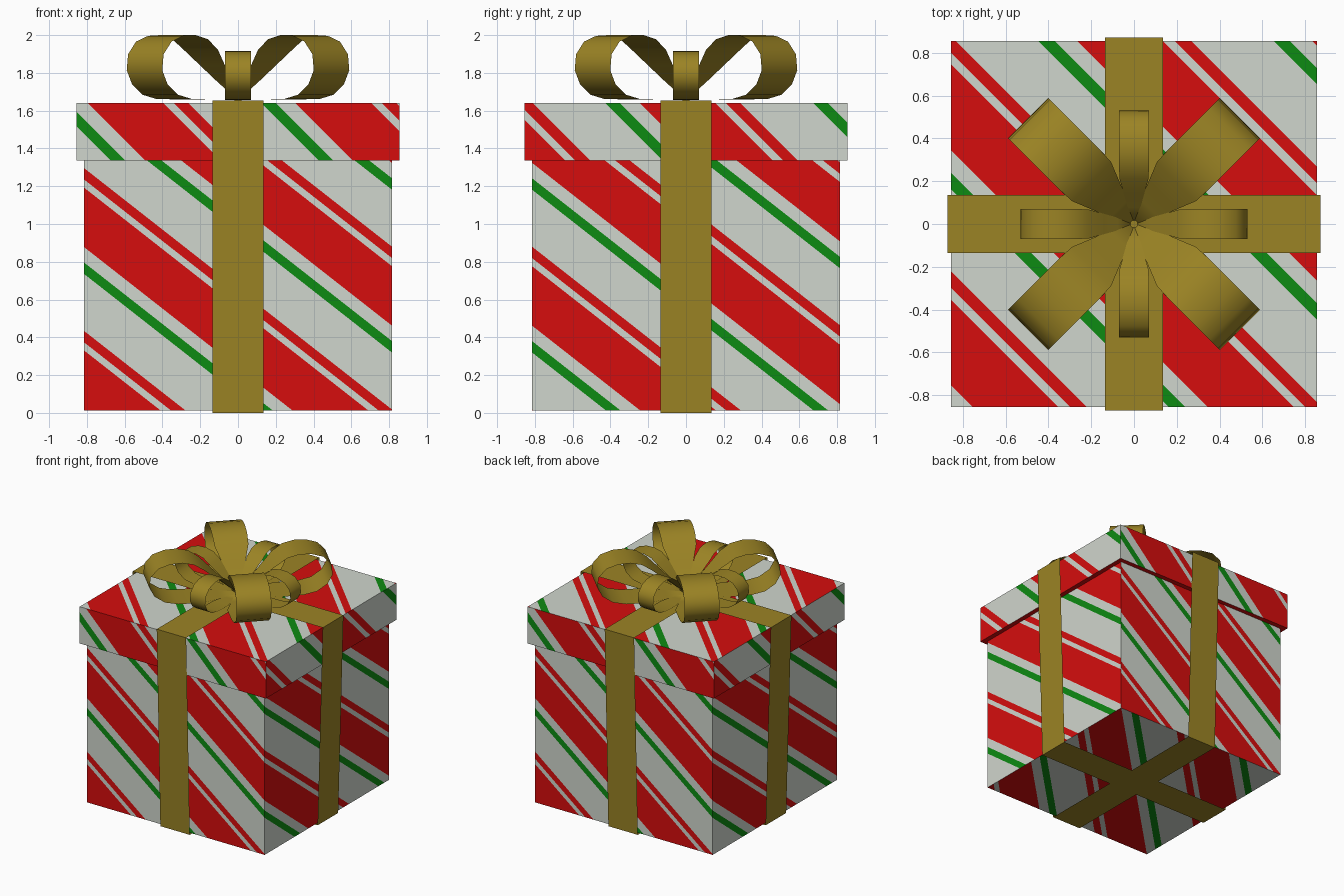
import bpy, bmesh, math
from mathutils import Vector, Matrix

if "Cube" in bpy.data.objects:
    bpy.data.objects.remove(bpy.data.objects["Cube"])


def material(name, rgb):
    m = bpy.data.materials.new(name)
    m.diffuse_color = (*rgb, 1)
    m.use_nodes = True
    m.node_tree.nodes["Principled BSDF"].inputs["Base Color"].default_value = m.diffuse_color
    return m


WHITE = material("paper white", (0.63, 0.67, 0.61))
RED = material("paper red", (0.67, 0.004, 0.004))
GREEN = material("paper green", (0.004, 0.26, 0.006))
GOLD = material("ribbon gold", (0.33, 0.23, 0.018))

# Stripe pattern: (end of band as a fraction of the repeat, material slot)
BANDS = [(0.07, 2), (0.42, 0), (0.49, 1), (0.54, 0), (0.905, 1), (1.0, 0)]


def finish(name, bm, mats):
    me = bpy.data.meshes.new(name)
    bm.to_mesh(me)
    bm.free()
    ob = bpy.data.objects.new(name, me)
    bpy.context.collection.objects.link(ob)
    for m in mats:
        me.materials.append(m)
    return ob


def striped_panel(bm, corners, grad, start, period):
    """Flat panel cut into diagonal stripes; stripes run across direction grad."""
    g = Vector(grad)
    part = bmesh.new()
    part.faces.new([part.verts.new(c) for c in corners])
    values = [g.dot(Vector(c)) for c in corners]
    for k in range(-4, 6):
        for end, _ in BANDS:
            s = start + period * (k - end)
            if min(values) < s < max(values):
                bmesh.ops.bisect_plane(
                    part, geom=part.verts[:] + part.edges[:] + part.faces[:],
                    plane_co=g * (s / g.length_squared), plane_no=g)
    for f in part.faces:
        frac = ((start - g.dot(f.calc_center_median())) / period) % 1.0
        slot = next(i for end, i in BANDS if frac <= end)
        nf = bm.faces.new([bm.verts.new(v.co) for v in f.verts])
        nf.material_index = slot
    part.free()


def striped_walls(bm, h, z0, z1, slope, period, starts):
    """Four walls, opposite walls alike."""
    for i in range(4):
        rot = Matrix.Rotation(i * math.pi / 2, 3, 'Z')
        corners = [rot @ Vector(c) for c in
                   ((-h, -h, z0), (h, -h, z0), (h, -h, z1), (-h, -h, z1))]
        striped_panel(bm, corners, rot @ Vector((slope, 0, 1)), starts[i % 2], period)


def square(h, z, up):
    pts = [(-h, -h, z), (h, -h, z), (h, h, z), (-h, h, z)]
    return pts if up else pts[::-1]


# Box body
bm = bmesh.new()
B, L, ZB, ZR, ZT = 0.815, 0.855, 0.012, 1.335, 1.64
striped_walls(bm, B, ZB, ZR, 0.784, 0.862, (0.157, 0.603))
striped_panel(bm, square(B, ZB, False), (1, -1, 0), -0.105, 1.1)
finish("box_body", bm, [WHITE, RED, GREEN])

# Lid with plain red underside
bm = bmesh.new()
striped_walls(bm, L, ZR, ZT, 1.0, 1.1, (1.84, 1.29))
striped_panel(bm, square(L, ZT, True), (1, 1, 0), 0.485, 1.1)
under = bm.faces.new([bm.verts.new(c) for c in square(L, ZR, False)])
under.material_index = 1
finish("box_lid", bm, [WHITE, RED, GREEN])


def strip(name, profile, angle, smooth):
    """Closed ribbon from (radius, height, half width) points, turned about z."""
    bm = bmesh.new()
    rot = Matrix.Rotation(angle, 3, 'Z')
    rows = [[bm.verts.new(rot @ Vector((r, s * w, z))) for s in (-1, 1)]
            for r, z, w in profile]
    for a, b in zip(rows, rows[1:] + rows[:1]):
        f = bm.faces.new((a[0], b[0], b[1], a[1]))
        f.smooth = smooth
    bmesh.ops.recalc_face_normals(bm, faces=bm.faces[:])
    return finish(name, bm, [GOLD])


# Ribbon bands round the box, leaning out to clear the lid
W = 0.135
band = [(-0.825, 0, W), (0.825, 0, W), (0.873, 1.653, W), (-0.873, 1.653, W)]
strip("ribbon_band_across", band, 0, False)
strip("ribbon_band_front_to_back", band, math.pi / 2, False)

# Bow loops: four large diagonal ones and four small straight ones
LOOP = [(0.01, 0.005), (0.15, 0.005), (0.29, 0.005), (0.48, 0.008), (0.58, 0.03),
        (0.66, 0.085), (0.70, 0.16), (0.69, 0.245), (0.63, 0.312), (0.54, 0.342),
        (0.45, 0.346), (0.36, 0.325), (0.28, 0.27), (0.19, 0.185), (0.10, 0.10),
        (0.01, 0.02)]
for i in range(4):
    for name, size, half, turn in (("large", 1.0, 0.133, 0.5), ("small", 0.757, 0.07, 0)):
        pts = [(r * size, 1.654 + z * size,
                half * min(1.0, 0.12 + 0.88 * r / 0.29)) for r, z in LOOP]
        strip(f"bow_{name}_loop_{i + 1}", pts, (i + turn) * math.pi / 2, True)

# Small knot in the middle of the bow
bm = bmesh.new()
bmesh.ops.create_cube(bm, size=1, matrix=Matrix.Translation((0, 0, 1.666))
                      @ Matrix.Diagonal((0.035, 0.035, 0.03, 1)))
finish("bow_knot", bm, [GOLD])
